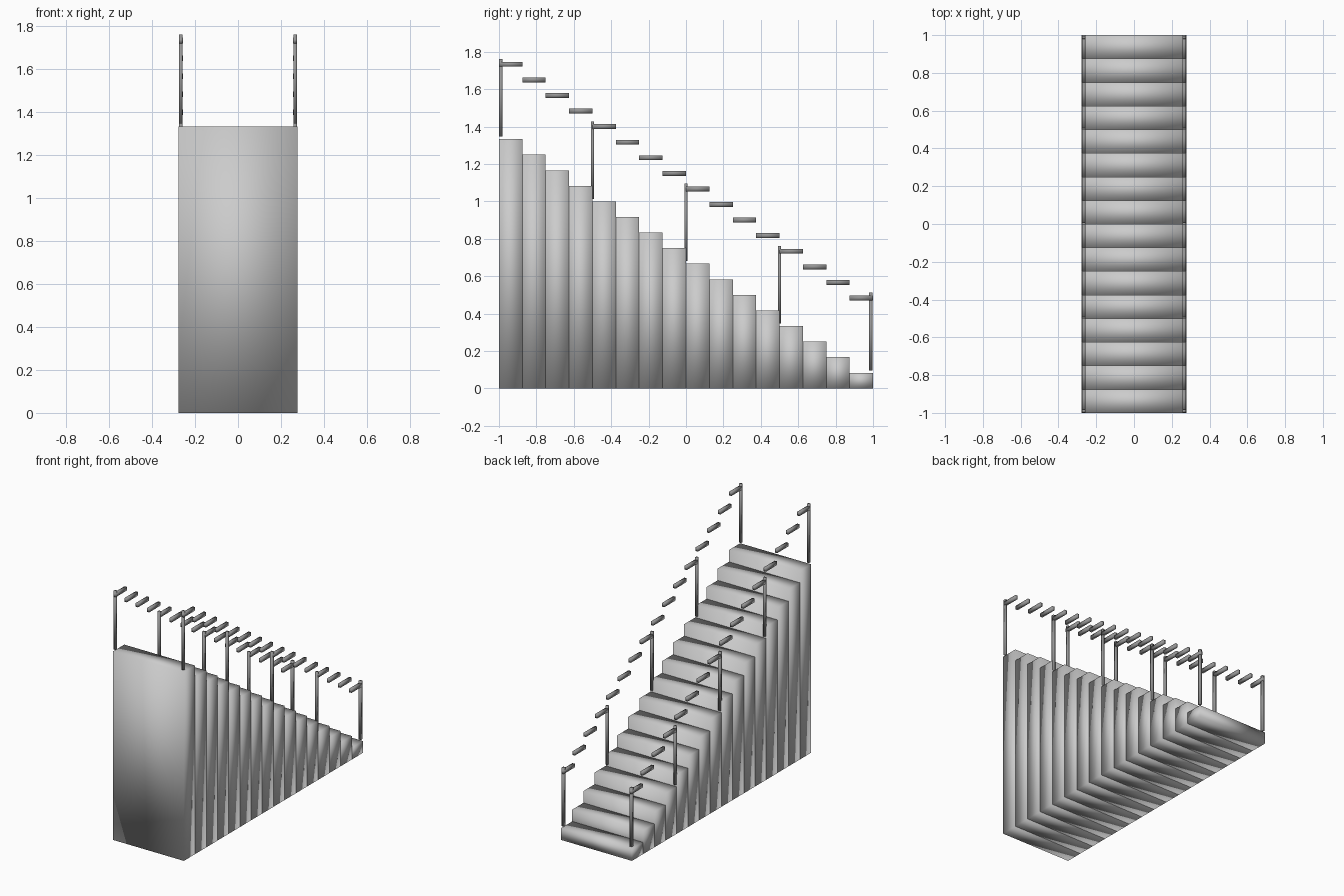
import bpy
import bmesh
from mathutils import Matrix, Vector

if "Cube" in bpy.data.objects:
    bpy.data.objects.remove(bpy.data.objects["Cube"])

STEPS = 16
DEPTH = 2.0 / STEPS          # tread depth
RISE = 1.333 / STEPS         # riser height
WIDTH = 0.554                # stair width
RAIL_X = 0.266               # sideways offset of both railings

# Dark metal of the railings
dark = bpy.data.materials.new("dark_metal")
dark.diffuse_color = (0.3, 0.3, 0.3, 1.0)
dark.use_nodes = True
dark.node_tree.nodes["Principled BSDF"].inputs["Base Color"].default_value = dark.diffuse_color


def make_boxes(name, boxes, material=None):
    """One softly shaded object from a list of (centre, size) boxes."""
    bm = bmesh.new()
    for centre, size in boxes:
        matrix = Matrix.Translation(centre) @ Matrix.Diagonal((*size, 1.0))
        bmesh.ops.create_cube(bm, size=1.0, matrix=matrix)
    for face in bm.faces:
        face.smooth = True
    mesh = bpy.data.meshes.new(name)
    bm.to_mesh(mesh)
    bm.free()
    if material:
        mesh.materials.append(material)
    obj = bpy.data.objects.new(name, mesh)
    bpy.context.collection.objects.link(obj)
    return obj


def step_top(i):
    return RISE * (STEPS - i)


def step_y(i):
    return -1.0 + DEPTH * (i + 0.5)


# Solid steps, each reaching the ground, tallest at the front
for i in range(STEPS):
    h = step_top(i)
    make_boxes(f"step_{i + 1:02d}",
               [(Vector((0, step_y(i), h / 2)), (WIDTH, DEPTH, h))])

# Posts: (y position, index of the step they stand on)
POSTS = [(-0.99, 0), (-0.5, 4), (0.0, 8), (0.5, 12), (0.988, 15)]

for side, sx in (("left", -1), ("right", 1)):
    x = sx * RAIL_X
    # Handrail: one short level bar above every step
    make_boxes(f"handrail_{side}",
               [(Vector((x, step_y(i), step_top(i) + 0.4)), (0.018, DEPTH, 0.026))
                for i in range(STEPS)], dark)
    # Upright posts
    make_boxes(f"railing_posts_{side}",
               [(Vector((x, y, step_top(i) + 0.221)), (0.017, 0.017, 0.415))
                for y, i in POSTS], dark)
